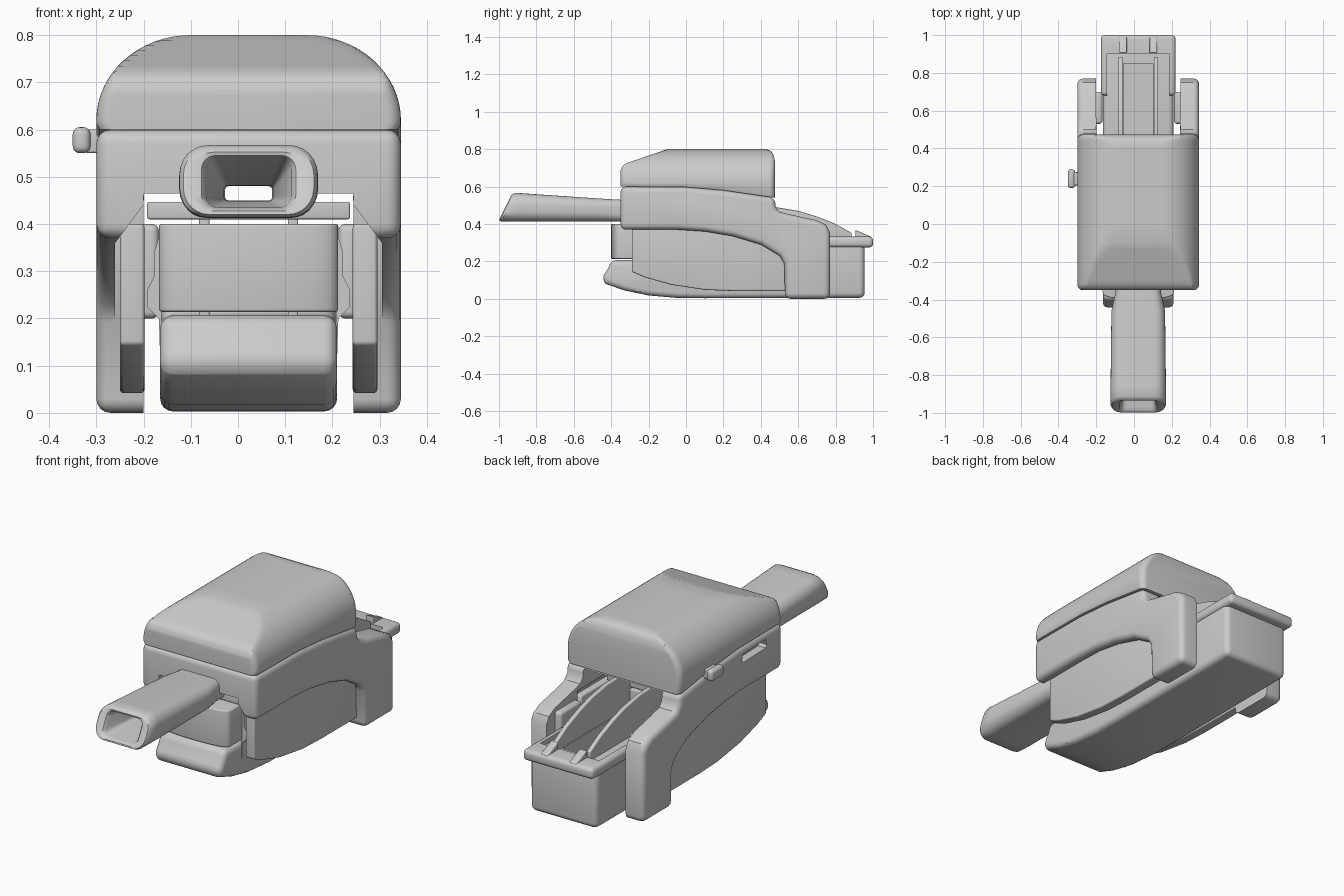
import bpy, bmesh, math

if "Cube" in bpy.data.objects:
    bpy.data.objects.remove(bpy.data.objects["Cube"])

CX = 0.0225          # centre line of the housing
cutters = []


def finish(name, bm, bevel=0.0, seg=4):
    bmesh.ops.recalc_face_normals(bm, faces=bm.faces)
    me = bpy.data.meshes.new(name)
    bm.to_mesh(me)
    bm.free()
    ob = bpy.data.objects.new(name, me)
    bpy.context.collection.objects.link(ob)
    if bevel:
        m = ob.modifiers.new("round", 'BEVEL')
        m.width, m.segments = bevel, seg
        m.limit_method, m.angle_limit = 'ANGLE', math.radians(40)
    return ob


def prism(name, pts, axis, a, b, bevel=0.0):
    """Extrude a 2D outline along an axis; x is measured from the centre line."""
    put = {'x': lambda p, t: (CX + t, p[0], p[1]),
           'y': lambda p, t: (CX + p[0], t, p[1]),
           'z': lambda p, t: (CX + p[0], p[1], t)}[axis]
    bm = bmesh.new()
    r0 = [bm.verts.new(put(p, a)) for p in pts]
    r1 = [bm.verts.new(put(p, b)) for p in pts]
    n = len(pts)
    bm.faces.new(r0)
    bm.faces.new(r1)
    for i in range(n):
        bm.faces.new((r0[i], r0[(i + 1) % n], r1[(i + 1) % n], r1[i]))
    return finish(name, bm, bevel)


def box(name, x, y, z, bevel=0.0):
    return prism(name, [(x[0], y[0]), (x[1], y[0]), (x[1], y[1]), (x[0], y[1])],
                 'z', z[0], z[1], bevel)


def loft(name, rings, closed=False):
    bm = bmesh.new()
    vs = [[bm.verts.new(p) for p in r] for r in rings]
    n = len(vs[0])
    pairs = list(zip(vs, vs[1:])) + ([(vs[-1], vs[0])] if closed else [])
    for a, b in pairs:
        for i in range(n):
            bm.faces.new((a[i], a[(i + 1) % n], b[(i + 1) % n], b[i]))
    if not closed:
        bm.faces.new(vs[0])
        bm.faces.new(vs[-1])
    return finish(name, bm)


def cut(ob, *tools):
    for t in tools:
        m = ob.modifiers.new("cut", 'BOOLEAN')
        m.operation, m.object, m.solver = 'DIFFERENCE', t, 'EXACT'
        t.hide_render = True
        cutters.append(t)


def lerp(pts, v):
    for (a, p), (b, q) in zip(pts, pts[1:]):
        if v <= b:
            return p + (q - p) * max(0, v - a) / (b - a)
    return pts[-1][1]


def round_rect(w, z0, z1, r, steps=6):
    out = []
    for k, (sx, sz) in enumerate(((1, 1), (-1, 1), (-1, -1), (1, -1))):
        for i in range(steps + 1):
            t = math.pi / 2 * (k + i / steps)
            out.append((sx * (w - r) + r * math.cos(t),
                        (z1 - r if sz > 0 else z0 + r) + r * math.sin(t)))
    return out


# Domed top cover
seam = [(-.35, .60), (0, .597), (.2, .58), (.475, .54)]
roof = [(-.35, .685), (-.34, .71), (-.32, .725), (-.29, .735), (-.1, .80),
        (.43, .80), (.455, .79), (.468, .77), (.475, .74)]
arch = [(.1225 + .2 * math.cos(t), .62 + .18 * math.sin(t))
        for t in (math.pi / 2 * i / 16 for i in range(17))]
arch += [(-u, z) for u, z in reversed(arch)]
ends = [.03 * (1 - math.cos(math.pi / 2 * i / 6)) for i in range(7)]
stations = ([-.35 + e for e in ends] + [-.29 + .19 * i / 6 for i in range(7)]
            + [0, .1, .2, .3, .4, .43] + [.475 - e for e in reversed(ends)])
rings = []
for y in stations:
    d = min(y + .35, .475 - y, .03)
    hw = .2925 + math.sqrt(max(0, .03 ** 2 - (.03 - d) ** 2))
    k, zb, zt = hw / .3225, lerp(seam, y), lerp(roof, y)
    rings.append([(CX + hw - .006, y, zb), (CX + hw, y, zb + .012)]
                 + [(CX + u * k, y, min(max(z, zb + .014), zt)) for u, z in arch]
                 + [(CX - hw, y, zb + .012), (CX - hw + .006, y, zb)])
loft("top_cover", rings)

# Main housing with rear legs and arched side openings
housing = prism("housing", [
    (-.35, .37), (-.35, .60), (0, .597), (.2, .58), (.475, .54), (.48, .49),
    (.50, .465), (.56, .45), (.70, .42), (.75, .395), (.77, .355), (.77, 0),
    (.53, 0), (.525, .19), (.50, .23), (.40, .29), (.25, .335), (.1, .36),
    (-.05, .37)], 'x', -.3225, .3225, .03)
half = [(.2825, -.1), (.2825, .36), (.2225, .44), (.2225, .465)]
slot = prism("slot_cutter", [(-.22, .535), (-.21, .522), (-.03, .517), (-.02, .53),
                             (-.03, .56), (-.21, .565)], 'x', -.4, -.28)
cut(housing,
    prism("front_notch_cutter", half + [(-u, z) for u, z in reversed(half)], 'y', -.5, .52),
    box("leg_gap_cutter", (-.2225, .2225), (-.4, .9), (-.1, .45)),
    box("cavity_cutter", (-.2215, .2215), (-.25, .9), (.3, .53)),
    box("air_channel_cutter", (-.05, .05), (-.5, .2), (.45, .481)), slot)

# Side skirts, clips and guide ribs, mirrored
for s, side in ((-1, "left"), (1, "right")):
    prism(side + "_skirt", [(-.29, .40), (.49, .40), (.535, .2), (.535, .042), (.25, .042),
                            (.1, .048), (-.08, .075), (-.22, .115), (-.29, .145)],
          'x', s * .2205, s * .2725, .008)
    box(side + "_clip", sorted((s * .19, s * .24)), (.53, .70), (.2, .40), .015)
    prism(side + "_guide_rib", [(.185, .04), (.19, .2), (.215, .225), (.215, .26),
                                (.2, .29), (.2, .34), (.185, .39)] if s > 0 else
          [(-.185, .04), (-.19, .2), (-.215, .225), (-.215, .26),
           (-.2, .29), (-.2, .34), (-.185, .39)], 'y', -.27, .45)
    # Curved fins and stop wedges on the rear tray
    prism(side + "_fin", [(.25, .2), (.25, .495), (.48, .49), (.6, .47), (.7, .44),
                          (.8, .40), (.885, .352), (.885, .3)],
          'x', s * .083, s * .105, .004)
    prism(side + "_stop", [(.905, .32), (.905, .368), (.99, .332), (.99, .32)],
          'x', s * .06, s * .10, .004)

# Lower tray with curled front lip
tray = prism("lower_tray", [
    (-.45, .105), (-.435, .135), (-.415, .165), (-.40, .207), (.3, .207), (.3, .31),
    (.955, .31), (.955, .005), (.1, .003), (-.05, .005), (-.2, .018), (-.33, .045),
    (-.43, .08)], 'x', -.1875, .1875, .028)
cut(tray, box("trough_cutter", (-.078, .078), (.32, .85), (.15, .6)))

# Tray rim, open toward the front
rim = box("tray_rim", (-.1975, .1975), (.68, 1.0), (.275, .332), .02)
cut(rim, box("rim_cutter", (-.165, .165), (.5, .9), (.2, .5)))

# Rounded front block above the lip
arc = [(.19 * math.sin(t), -.345 - .055 * math.cos(t) ** .5)
       for t in (math.radians(-86 + 172 * i / 20) for i in range(21))]
prism("front_block", arc + [(.19, .3), (-.19, .3)], 'z', .214, .40, .006)
box("carriage_plate", (-.215, .215), (-.31, .3), (.41, .447), .005)

# Mouthpiece: tapered tube with slanted open end
tube = [(-.24, .118, .413, .525, .035, 0), (-.36, .12, .413, .53, .04, 0),
        (-.46, .142, .413, .536, .05, 0), (-.93, .147, .413, .563, .06, .5),
        (-.985, .146, .414, .567, .06, .5), (-.998, .138, .42, .560, .055, .5),
        (-1.0, .125, .427, .552, .05, .5), (-.995, .10, .432, .545, .03, .5),
        (-.98, .09, .435, .54, .025, .5), (-.6, .052, .449, .482, .008, 0),
        (-.24, .05, .45, .48, .008, 0)]
loft("mouthpiece", [[(CX + u, y + sl * (z - .42), z) for u, z in round_rect(w, a, b, r)]
                    for y, w, a, b, r, sl in tube], closed=True)

# Side button on the left
box("button_stem", (-.345, -.30), (.205, .275), (.55, .60), .006)
box("side_button", (-.3725, -.335), (.19, .29), (.55, .605), .015)

# Bake modifiers, drop cutters, shade smooth
dg = bpy.context.evaluated_depsgraph_get()
parts = [o for o in bpy.context.scene.objects if o not in cutters]
baked = [(o, bpy.data.meshes.new_from_object(o.evaluated_get(dg))) for o in parts]
for o, me in baked:
    o.modifiers.clear()
    o.data = me
for c in cutters:
    bpy.data.objects.remove(c)
bpy.ops.object.select_all(action='DESELECT')
for o in parts:
    o.select_set(True)
bpy.context.view_layer.objects.active = parts[0]
bpy.ops.object.shade_smooth_by_angle(angle=math.radians(35))
